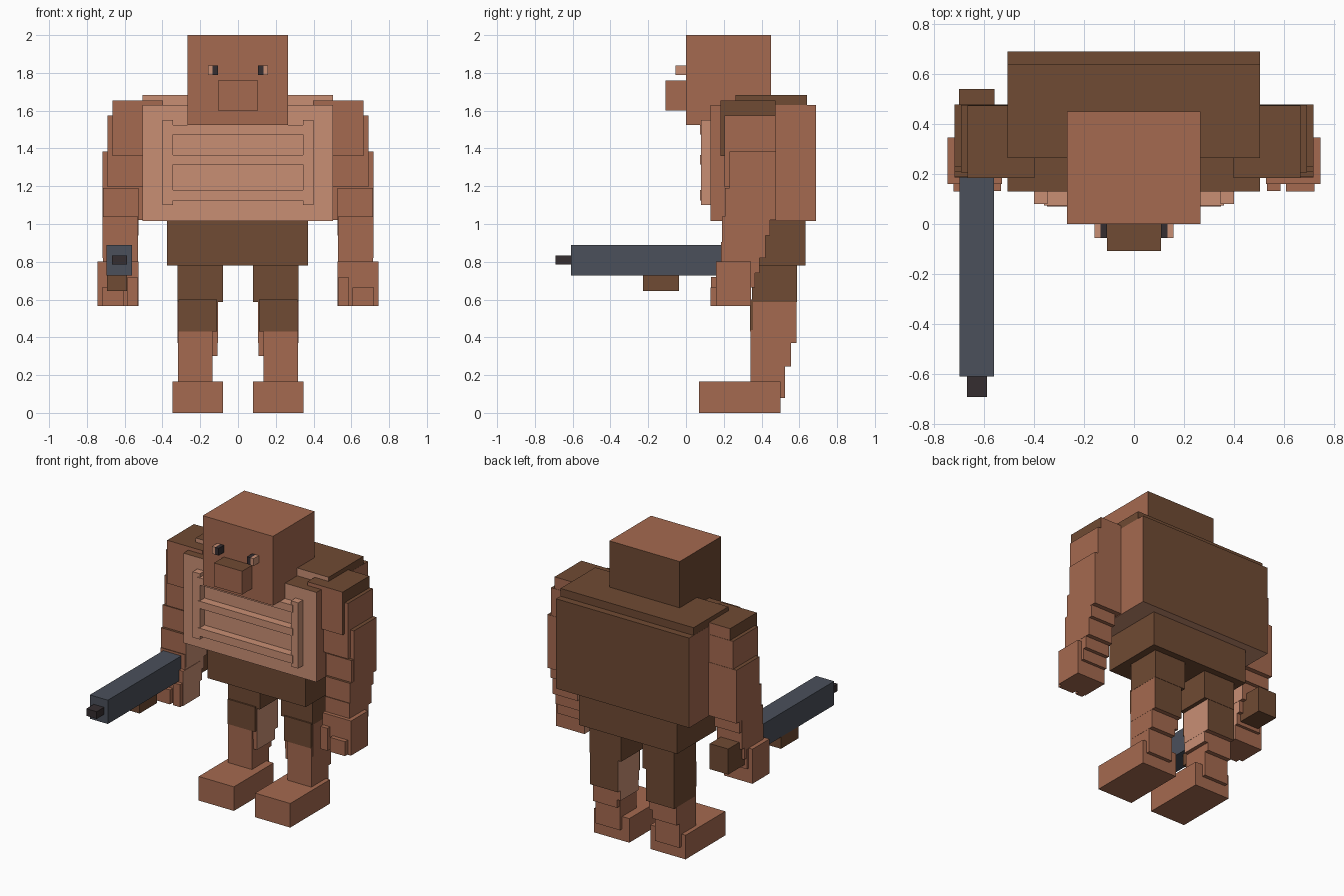
import bpy
import bmesh

cube = bpy.data.objects.get("Cube")
if cube:
    bpy.data.objects.remove(cube, do_unlink=True)


def make_material(name, rgb):
    mat = bpy.data.materials.new(name)
    mat.use_nodes = True
    mat.diffuse_color = (*rgb, 1)
    mat.node_tree.nodes["Principled BSDF"].inputs["Base Color"].default_value = (*rgb, 1)
    return mat


MATS = {
    "clay": make_material("clay_skin", (0.376, 0.144, 0.080)),
    "tan": make_material("light_tan", (0.584, 0.275, 0.175)),
    "brown": make_material("dark_brown", (0.162, 0.069, 0.033)),
    "steel": make_material("blue_steel", (0.070, 0.080, 0.105)),
    "black": make_material("near_black", (0.036, 0.027, 0.030)),
}
DIRECTIONS = {"left": (0, 1), "right": (0, -1), "back": (1, 1),
              "front": (1, -1), "top": (2, 1), "bottom": (2, -1)}


def box(name, x, y, z, colour, **face_colours):
    """Box between bounds; single faces may be recoloured by direction."""
    x, y, z = sorted(x), sorted(y), sorted(z)
    bm = bmesh.new()
    bmesh.ops.create_cube(bm, size=1)
    for v in bm.verts:
        v.co = [b[0] if c < 0 else b[1] for c, b in zip(v.co, (x, y, z))]
    bm.normal_update()
    used = [colour] + sorted(set(face_colours.values()) - {colour})
    for face in bm.faces:
        for direction, shade in face_colours.items():
            axis, sign = DIRECTIONS[direction]
            if face.normal[axis] * sign > 0.5:
                face.material_index = used.index(shade)
    mesh = bpy.data.meshes.new(name)
    bm.to_mesh(mesh)
    bm.free()
    for c in used:
        mesh.materials.append(MATS[c])
    obj = bpy.data.objects.new(name, mesh)
    bpy.context.collection.objects.link(obj)
    return obj


# Head
box("head", (-.267, .265), (0, .45), (1.525, 2), "clay", back="brown", right="brown")
box("snout", (-.107, .107), (-.108, .01), (1.6, 1.76), "clay", top="brown")

# Torso, shoulder plate and pelvis
box("torso", (-.506, .504), (.13, .688), (1.015, 1.63), "clay",
    front="tan", bottom="tan", top="brown", back="brown")
box("shoulder_plate", (-.505, .503), (.263, .64), (1.6, 1.683), "brown", front="tan")
box("pelvis", (-.375, .37), (.205, .632), (.78, 1.03), "brown")

# Chest ribs
for i, (low, high) in enumerate([(1.125, 1.18), (1.315, 1.365), (1.475, 1.525)]):
    box(f"rib_{i}", (-.36, .36), (.074, .14), (low, high), "tan")

# Arm segments from shoulder to wrist, stepping forward on the way down
ARM = [
    ("upper_arm", (.45, .69), (.205, .475), (1.195, 1.575)),
    ("elbow", (.5, .717), (.23, .477), (1.02, 1.385)),
    ("forearm_top", (.527, .716), (.207, .445), (.94, 1.19)),
    ("forearm_middle", (.529, .717), (.19, .42), (.82, 1.04)),
    ("forearm_low", (.53, .716), (.185, .39), (.74, .905)),
    ("wrist", (.53, .717), (.17, .365), (.665, .8)),
]

for side, s in (("left", 1), ("right", -1)):
    outer, inner = ("left", "right") if s > 0 else ("right", "left")

    def part(name, x, y, z, colour, **faces):
        box(f"{side}_{name}", [s * v for v in x], y, z, colour, **faces)

    # Eyes and upright rib bars
    part("eye_white", (.134, .158), (-.056, .01), (1.79, 1.84), "tan")
    part("pupil", (.107, .134), (-.056, .01), (1.79, 1.84), "black")
    part("rib_upright", (.345, .4), (.08, .14), (1.1, 1.55), "tan")

    # Arm
    part("shoulder_pad", (.397, .665), (.183, .473), (1.36, 1.655), "clay",
         top="brown", **{outer: "brown"})
    for name, x, y, z in ARM:
        part(name, x, y, z, "clay", top="brown", **{inner: "tan"})
    part("hand", (.528, .745), (.16, .345), (.565, .802), "clay", **{inner: "tan"})
    part("thumb", (.532, .585), (.132, .2), (.566, .72), "clay")
    part("fingers", (.607, .72), (.13, .2), (.566, .665), "clay")

    # Leg: the right leg has a darker outer side
    outside = {outer: "clay" if s > 0 else "brown"}
    part("thigh", (.08, .32), (.35, .587), (.588, .79), "brown")
    part("knee", (.11, .316), (.34, .4), (.43, .6), "brown")
    part("upper_calf", (.107, .319), (.356, .585), (.37, .6), "clay",
         back="brown", **{inner: "tan"}, **outside)
    part("middle_calf", (.108, .316), (.358, .553), (.3, .4), "clay", **{inner: "tan"})
    part("lower_calf", (.135, .318), (.36, .555), (.245, .4), "clay")
    part("shin", (.134, .317), (.342, .525), (.08, .44), "clay")
    part("foot", (.08, .347), (.07, .5), (0, .165), "clay")

# Weapon held in the right hand
box("barrel", (-.696, -.56), (-.61, .35), (.727, .89), "steel")
box("barrel_tip", (-.667, -.588), (-.69, -.6), (.785, .834), "black")
box("fore_grip", (-.694, -.587), (-.227, -.037), (.645, .735), "brown")
box("stock", (-.698, -.558), (.3, .54), (.69, .865), "brown")
